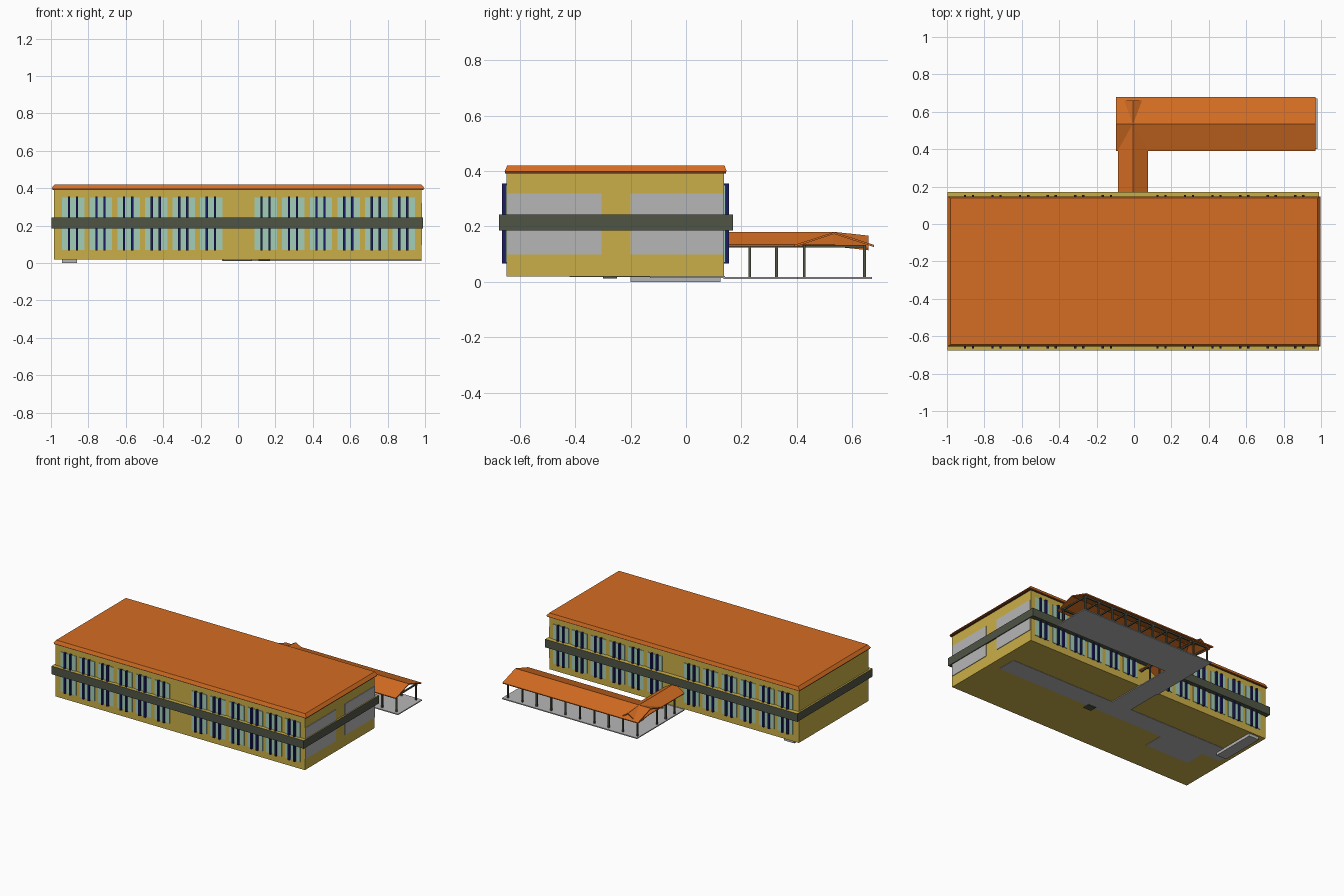
import bpy, bmesh

if "Cube" in bpy.data.objects:
    bpy.data.objects.remove(bpy.data.objects["Cube"])

def mat(name, c):
    m = bpy.data.materials.new(name)
    m.diffuse_color = (*c, 1)
    m.use_nodes = True
    m.node_tree.nodes["Principled BSDF"].inputs["Base Color"].default_value = m.diffuse_color
    return m

YELLOW = mat("yellow_wall", (0.60, 0.43, 0.065))
ORANGE = mat("orange_roof", (0.66, 0.152, 0.016))
BROWN = mat("brown_soffit", (0.15, 0.04, 0.015))
GLASS = mat("pale_green_glass", (0.37, 0.61, 0.48))
NAVY = mat("navy_fin", (0.012, 0.012, 0.13))
OLIVE = mat("dark_olive_grey", (0.08, 0.09, 0.06))
GREY = mat("light_grey", (0.47, 0.47, 0.47))

def add_box(bm, x0, x1, y0, y1, z0, z1):
    vs = bmesh.ops.create_cube(bm, size=1)["verts"]
    for v in vs:
        v.co.x = x1 if v.co.x > 0 else x0
        v.co.y = y1 if v.co.y > 0 else y0
        v.co.z = z1 if v.co.z > 0 else z0
    return vs

def finish(name, bm, *mats):
    bmesh.ops.recalc_face_normals(bm, faces=bm.faces)
    me = bpy.data.meshes.new(name)
    bm.to_mesh(me)
    bm.free()
    for m in mats:
        me.materials.append(m)
    ob = bpy.data.objects.new(name, me)
    bpy.context.collection.objects.link(ob)
    return ob

def boxes(name, m, dims):
    bm = bmesh.new()
    for d in dims:
        add_box(bm, *d)
    return finish(name, bm, m)

def gable(name, half, mid, start, end, axis, eave, ridge, t=0.007, drop=0.0):
    """Open thin gable roof: a chevron profile extruded along x or y."""
    prof = [(-half, eave), (0, ridge), (half, eave),
            (half - 0.002, eave - t), (0, ridge - t), (-half + 0.002, eave - t)]
    bm = bmesh.new()
    rows = []
    for a, d in ((start, 0), (end, drop)):
        rows.append([bm.verts.new((a, mid + p, z - d) if axis == "x" else (mid + p, a, z - d))
                     for p, z in prof])
    n = len(prof)
    for i in range(n):
        j = (i + 1) % n
        bm.faces.new((rows[0][i], rows[0][j], rows[1][j], rows[1][i]))
    for r in rows:
        bm.faces.new((r[0], r[1], r[4], r[5]))
        bm.faces.new((r[1], r[2], r[3], r[4]))
    return finish(name, bm, ORANGE)

# Main block
XL, XR, YF, YB = -0.985, 0.98, -0.648, 0.138
boxes("main_walls", YELLOW, [(XL, XR, YF, YB, 0.02, 0.395)])

# Flat roof with tapered edge, over a thin dark soffit
boxes("roof_soffit", BROWN, [(-0.993, 0.993, -0.653, 0.144, 0.392, 0.399)])
bm = bmesh.new()
for v in add_box(bm, -0.998, 0.998, -0.655, 0.147, 0.399, 0.421):
    if v.co.z > 0.41:
        v.co.x *= 0.982
        v.co.y += 0.01 if v.co.y < 0 else -0.008
finish("main_roof", bm, ORANGE)

# Mid-height band, olive on its sides and yellow on top
bm = bmesh.new()
add_box(bm, -0.996, 0.99, -0.675, 0.17, 0.185, 0.243)
bm.normal_update()
for f in bm.faces:
    f.material_index = 1 if f.normal.z > 0.5 else 0
finish("floor_band", bm, OLIVE, YELLOW)

# Windows and sun fins on front and back, two storeys
centres = [-0.88 + 0.1475 * i for i in range(6)] + [0.149 + 0.1475 * i for i in range(6)]
glass, fins = [], []
for x in centres:
    for side, y in ((-1, YF), (1, YB)):
        for z0, z1 in ((0.07, 0.185), (0.243, 0.35)):
            ya, yb = sorted((y, y + side * 0.004))
            for a, b in ((-0.06, -0.024), (-0.024, 0.021), (0.021, 0.06)):
                glass.append((x + a, x + b - 0.0001, ya, yb, z0, z1))
            ya, yb = sorted((y, y + side * 0.017))
            for fx in (-0.024, 0.019):
                fins.append((x + fx - 0.006, x + fx + 0.006, ya, yb, z0 - 0.004, z1 + 0.005))
boxes("windows", GLASS, glass)
boxes("sun_fins", NAVY, fins)

# Grey panels on the right end
boxes("end_panels", GREY, [(XR, XR + 0.004, a, b, 0.098, 0.32)
                           for a, b in ((-0.645, -0.305), (-0.2, 0.135))])

# Underside floor patches, step and small ground plate
boxes("floor_patches", GREY, [(-0.94, 0.9, -0.27, -0.13, 0.018, 0.022),
                              (-0.8, -0.45, -0.42, -0.27, 0.018, 0.022),
                              (-0.08, 0.075, -0.13, 0.14, 0.014, 0.022)])
boxes("side_step", GREY, [(-0.94, -0.86, -0.2, 0.125, 0.0, 0.021)])
boxes("ground_plate", OLIVE, [(0.11, 0.17, -0.3, -0.25, 0.013, 0.021)])

# L-shaped covered walkway: slab
boxes("walkway_slab", GREY, [(-0.085, 0.075, 0.136, 0.4, 0.011, 0.018),
                             (-0.085, 0.98, 0.4, 0.672, 0.011, 0.018)])

# Walkway roofs
gable("long_canopy_roof", 0.145, 0.535, -0.097, 0.97, "x", 0.133, 0.18)
gable("link_canopy_roof", 0.08, -0.005, 0.138, 0.53, "y", 0.135, 0.181)
gable("corner_canopy_roof", 0.08, -0.005, 0.53, 0.66, "y", 0.135, 0.181, drop=0.014)

# Columns and beams
cols = [(0.95 - 0.1133 * i, y) for i in range(10) for y in (0.427, 0.645)]
cols += [(x, y) for x in (-0.07, 0.06) for y in (0.23, 0.327)]
boxes("columns", OLIVE, [(x - 0.005, x + 0.005, y - 0.005, y + 0.005, 0.018, 0.128)
                         for x, y in cols])
beams = [(-0.08, 0.96, y - 0.005, y + 0.005, 0.124, 0.134) for y in (0.427, 0.645)]
beams += [(x - 0.005, x + 0.005, 0.14, 0.43, 0.124, 0.134) for x in (-0.07, 0.06)]
beams += [(x - 0.004, x + 0.004, 0.42, 0.65, 0.124, 0.134)
          for x in [0.95 - 0.1133 * i for i in range(10)]]
boxes("beams", OLIVE, beams)
